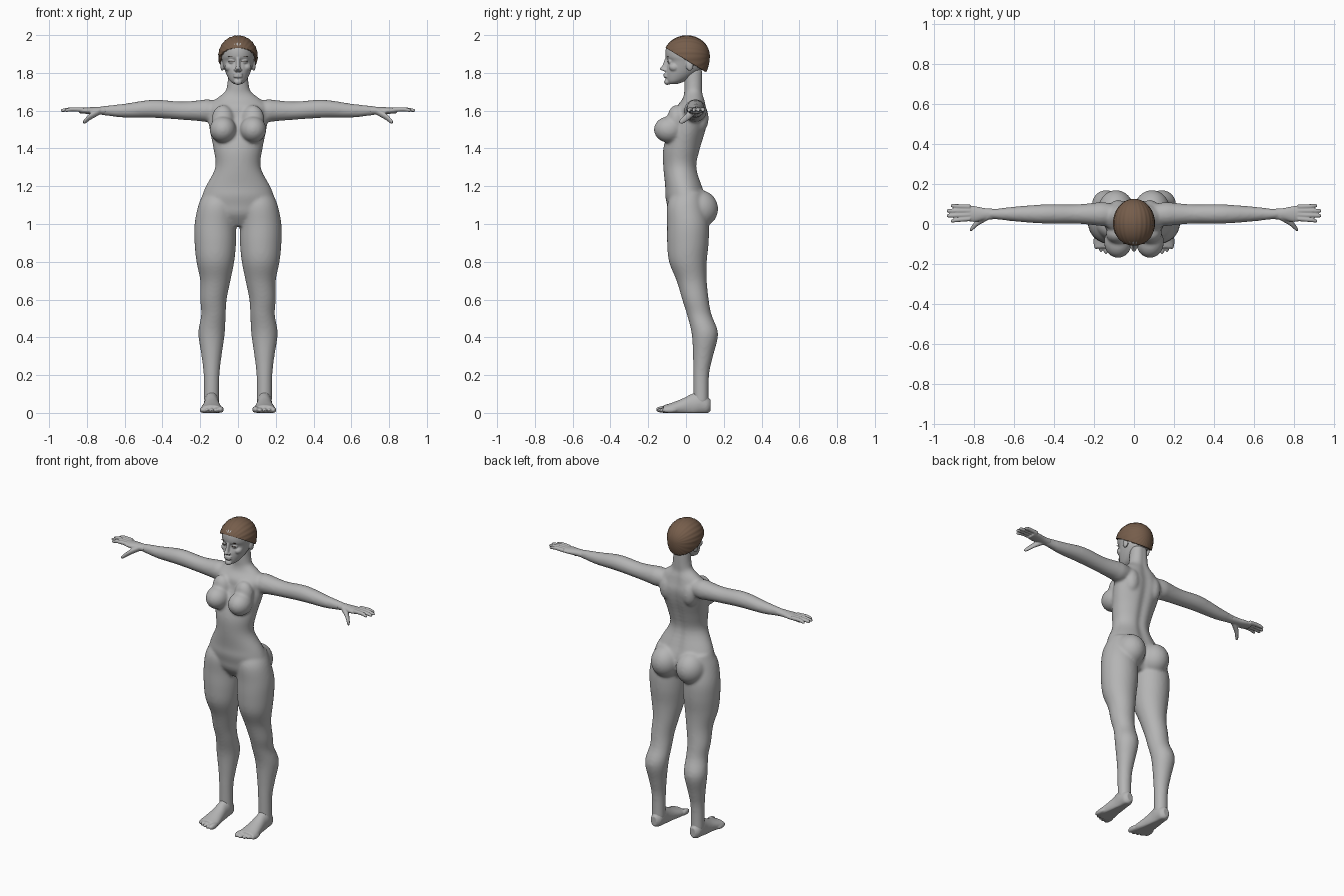
import bpy
import bmesh
from math import sin, cos, pi, exp, atan2
from mathutils import Vector, Matrix

if "Cube" in bpy.data.objects:
    bpy.data.objects.remove(bpy.data.objects["Cube"])


def material(name, red, green, blue):
    mat = bpy.data.materials.new(name)
    mat.use_nodes = True
    colour = (red, green, blue, 1)
    mat.diffuse_color = colour
    shader = next(node for node in mat.node_tree.nodes if node.type == "BSDF_PRINCIPLED")
    shader.inputs["Base Color"].default_value = colour
    return mat


grey = material("clay grey", .46, .46, .46)
brown = material("hair brown", .18, .11, .07)
dark_brown = material("dark brown", .05, .03, .02)


def spline(rings, steps):
    """Smooth in-between rings through the given ones; a missing last radius means round."""
    points = [Vector((*ring, ring[-1]) if len(ring) == 4 else ring) for ring in rings]
    padded = [points[0], *points, points[-1]]
    result = []
    for before, start, end, after in zip(padded, padded[1:], padded[2:], padded[3:]):
        for step in range(steps):
            t = step / steps
            leave, arrive = (end - before) / 2, (after - start) / 2
            blend = t * t * (3 - 2 * t)
            result.append(start.lerp(end, blend) + leave * t * (1 - t) ** 2
                          - arrive * t * t * (1 - t))
    return result + [points[-1]]


def loft(bm, axis, rings, side=1, groove=0, sides=32):
    """Closed tube of ellipses along an axis: place, two centre values, one or two radii."""
    loops = []
    for place, first, second, radius_a, radius_b in spline(rings, steps=4):
        loop = []
        for k in range(sides):
            angle = 2 * pi * k / sides
            dent = 1 - groove * exp(-((angle - pi / 2) * 5) ** 2)
            u = first + radius_a * cos(angle)
            v = second + radius_b * sin(angle) * dent
            x, y, z = {"x": (place, u, v), "y": (u, place, v), "z": (u, v, place)}[axis]
            loop.append(bm.verts.new((x * side, y, max(z, 0))))
        loops.append(loop)
    for low, high in zip(loops, loops[1:]):
        for k in range(sides):
            bm.faces.new((low[k - 1], low[k], high[k], high[k - 1]))
    bm.faces.new(reversed(loops[0]))
    bm.faces.new(loops[-1])


def ball(bm, centre, radii, side=1):
    x, y, z = centre
    matrix = Matrix.Translation((x * side, y, z)) @ Matrix.Diagonal((*radii, 1))
    bmesh.ops.create_uvsphere(bm, u_segments=32, v_segments=20, radius=1, matrix=matrix)


def finish(mesh, materials):
    mesh.materials.clear()
    for mat in materials:
        mesh.materials.append(mat)
    mesh.polygons.foreach_set("use_smooth", [True] * len(mesh.polygons))


def make_object(name, bm, materials):
    bmesh.ops.recalc_face_normals(bm, faces=bm.faces)
    mesh = bpy.data.meshes.new(name)
    bm.to_mesh(mesh)
    bm.free()
    obj = bpy.data.objects.new(name, mesh)
    bpy.context.scene.collection.objects.link(obj)
    finish(mesh, materials)
    return obj


def fuse(name, bm, voxel, repeats):
    """Melt overlapping pieces into one smooth skin."""
    obj = make_object(name, bm, [grey])
    remesh = obj.modifiers.new("fuse", "REMESH")
    remesh.mode = "VOXEL"
    remesh.voxel_size = voxel
    soften = obj.modifiers.new("soften", "SMOOTH")
    soften.factor = .5
    soften.iterations = repeats
    graph = bpy.context.evaluated_depsgraph_get()
    mesh = bpy.data.meshes.new_from_object(obj.evaluated_get(graph))
    obj.modifiers.clear()
    obj.data = mesh
    finish(mesh, [grey])


def upright(bm, rings, **options):
    """Loft standing on the middle plane: height, depth, half width, half depth."""
    loft(bm, "z", [(z, 0, y, wide, deep) for z, y, wide, deep in rings], **options)


# Torso and neck, with a shallow groove along the spine
body = bmesh.new()
upright(body, [
    (.99, .01, .09, .06), (1.05, .01, .18, .1), (1.1, .01, .2, .11), (1.15, 0, .19, .11),
    (1.2, -.01, .17, .1), (1.3, -.03, .12, .09), (1.4, -.02, .13, .1), (1.5, .01, .15, .1),
    (1.57, .03, .16, .09), (1.62, .03, .16, .08), (1.66, .04, .12, .06), (1.69, .04, .08, .05),
    (1.72, .04, .06, .05), (1.82, .04, .05, .05)], groove=.13, sides=64)

leg = [(1.17, .1, .01, .08), (1.1, .11, 0, .1), (1, .12, .01, .11), (.9, .12, .01, .11),
       (.8, .12, .01, .1), (.7, .12, .03, .08), (.6, .13, .05, .07), (.52, .13, .07, .065),
       (.42, .14, .1, .07), (.3, .14, .09, .053), (.2, .14, .08, .042), (.05, .14, .08, .04)]
arm = [(.1, .05, 1.6, .05), (.16, .05, 1.6, .06), (.2, .05, 1.6, .056), (.3, .05, 1.6, .048),
       (.45, .05, 1.61, .048), (.6, .05, 1.6, .037), (.7, .05, 1.6, .026),
       (.75, .05, 1.6, .027, .019)]
for side in (1, -1):
    loft(body, "z", leg, side)
    loft(body, "x", arm, side)
    # Buttock, breast and its upper slope, shoulder blade, kneecap
    ball(body, (.09, .07, 1.08), (.09, .1, .1), side)
    ball(body, (.08, -.09, 1.5), (.07, .08, .07), side)
    ball(body, (.08, -.05, 1.55), (.06, .05, .08), side)
    ball(body, (.08, .07, 1.56), (.05, .05, .08), side)
    ball(body, (.12, .02, .58), (.03, .03, .04), side)
fuse("body", body, voxel=.008, repeats=10)

for side, label in ((1, "left"), (-1, "right")):
    # Hand: palm, lowered thumb and four fanned fingers
    hand = bmesh.new()
    loft(hand, "x", [(.7, .05, 1.6, .026, .022), (.75, .05, 1.6, .03, .02),
                     (.8, .05, 1.6, .04, .017), (.84, .055, 1.6, .037, .014)], side)
    loft(hand, "x", [(.73, .04, 1.6, .02), (.78, .01, 1.57, .018),
                     (.81, -.02, 1.545, .014), (.82, -.03, 1.54, .007)], side)
    for k in range(4):
        root, tip = .026 + .02 * k, .016 + .025 * k
        reach = .94 - .01 * abs(k - 1.5) ** 2
        loft(hand, "x", [(.82, root, 1.605, .012), (.88, (root + tip) / 2, 1.607, .011),
                         (reach - .01, tip, 1.602, .009), (reach, tip, 1.6, .005)], side)
    fuse(label + "_hand", hand, voxel=.004, repeats=4)

    # Foot: sole with instep, ankle and five toes
    foot = bmesh.new()
    loft(foot, "y", [(.13, .14, .04, .02, .03), (.11, .14, .04, .035, .045),
                     (.07, .14, .05, .04, .06), (.03, .14, .04, .04, .06),
                     (-.02, .14, .03, .047, .045), (-.08, .14, .02, .058, .032),
                     (-.12, .14, .02, .058, .02)], side)
    loft(foot, "z", [(.16, .14, .08, .037), (.05, .14, .08, .038)], side)
    for k in range(5):
        size = .014 if k else .018
        ball(foot, (.093 + .024 * k, .002 * k * k - .12, size), (size, .04, size), side)
    fuse(label + "_foot", foot, voxel=.005, repeats=4)

# Head with nose, chin, lips, cheeks, lids and ears
head = bmesh.new()
upright(head, [(1.74, -.07, .02, .02), (1.755, -.055, .04, .047), (1.785, -.03, .058, .077),
               (1.82, -.01, .072, .095), (1.86, 0, .083, .095), (1.885, 0, .088, .107),
               (1.92, 0, .088, .108), (1.95, 0, .078, .098), (1.975, 0, .055, .068),
               (1.99, 0, .02, .03)], sides=48)
upright(head, [(1.81, -.105, .014, .014), (1.82, -.118, .014, .022),
               (1.84, -.107, .011, .018), (1.88, -.1, .01, .01)])
ball(head, (0, -.1, 1.752), (.022, .016, .016))
for height in (1.781, 1.793):
    ball(head, (0, -.107, height), (.026, .013, .007))
for side in (1, -1):
    ball(head, (.012, -.11, 1.815), (.009, .014, .008), side)
    ball(head, (.045, -.06, 1.83), (.026, .03, .024), side)
    ball(head, (.034, -.08, 1.86), (.018, .018, .013), side)
    ball(head, (.083, .02, 1.84), (.011, .02, .03), side)
fuse("head", head, voxel=.004, repeats=5)

# Thin lashes and brows
marks = bmesh.new()
for side in (1, -1):
    ball(marks, (.034, -.094, 1.862), (.016, .004, .002), side)
    ball(marks, (.036, -.097, 1.886), (.019, .004, .002), side)
make_object("lashes_and_brows", marks, [dark_brown])

# Short hair: ridged cap combed front to back, cut along a slanted hairline
cap = bmesh.new()
segments = 96
bmesh.ops.create_uvsphere(cap, u_segments=segments, v_segments=48, radius=1,
                          matrix=Matrix.Rotation(pi / 2, 4, "X"))
for face in cap.faces:
    middle = face.calc_center_median()
    strand = int((atan2(middle.x, middle.z) + pi) * segments / (2 * pi))
    face.material_index = 1 if strand % 4 == 0 else 0
for vert in cap.verts:
    x, y, z = vert.co
    ridge = 1 + .012 * sin(atan2(x, z) * segments / 4)
    height = .108 if z > 0 else .16
    vert.co = (.104 * x * ridge, .122 * y + .004, 1.89 + height * z * ridge)
bmesh.ops.bisect_plane(cap, geom=[*cap.verts, *cap.edges, *cap.faces],
                       plane_co=(0, 0, 1.868), plane_no=(0, .6, 1), clear_inner=True)
hair = make_object("hair", cap, [brown, dark_brown])
shell = hair.modifiers.new("thickness", "SOLIDIFY")
shell.thickness = .014
shell.offset = -1
